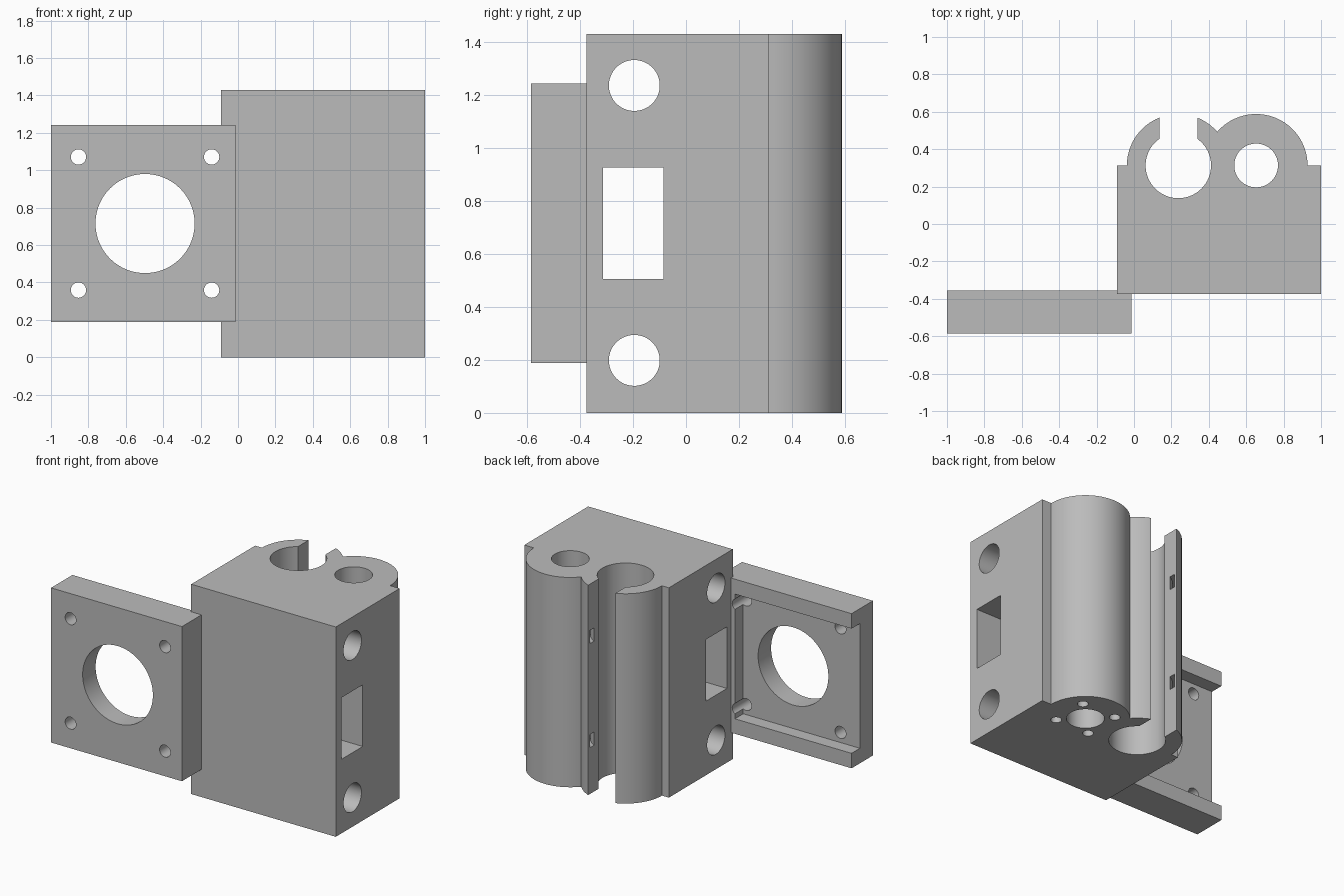
import bpy
from math import radians

default = bpy.data.objects.get("Cube")
if default:
    bpy.data.objects.remove(default, do_unlink=True)

grey = bpy.data.materials.new("plain grey")
grey.use_nodes = True
colour = (0.5, 0.5, 0.5, 1)
grey.diffuse_color = colour
grey.node_tree.nodes["Principled BSDF"].inputs["Base Color"].default_value = colour


def box(name, low, high):
    bpy.ops.mesh.primitive_cube_add(size=1, location=[(a + b) / 2 for a, b in zip(low, high)])
    ob = bpy.context.object
    ob.name = name
    ob.scale = [b - a for a, b in zip(low, high)]
    bpy.ops.object.transform_apply(location=True, rotation=True, scale=True)
    return ob


def cylinder(name, centre, radius, length, axis="Z", sides=64):
    turn = {"X": (0, radians(90), 0), "Y": (radians(90), 0, 0), "Z": (0, 0, 0)}[axis]
    bpy.ops.mesh.primitive_cylinder_add(vertices=sides, radius=radius, depth=length,
                                        location=centre, rotation=turn)
    ob = bpy.context.object
    ob.name = name
    bpy.ops.object.transform_apply(location=True, rotation=True, scale=True)
    return ob


def combine(target, tool, operation="DIFFERENCE"):
    tool.hide_render = True
    mod = target.modifiers.new("combine", "BOOLEAN")
    mod.operation, mod.object, mod.solver = operation, tool, "EXACT"
    bpy.ops.object.select_all(action="DESELECT")
    bpy.context.view_layer.objects.active = target
    target.select_set(True)
    bpy.ops.object.modifier_apply(modifier=mod.name)
    bpy.data.objects.remove(tool, do_unlink=True)


def finish(ob):
    ob.data.materials.clear()
    ob.data.materials.append(grey)
    bpy.ops.object.select_all(action="DESELECT")
    bpy.context.view_layer.objects.active = ob
    ob.select_set(True)
    bpy.ops.object.shade_smooth_by_angle(angle=radians(30))


HEIGHT = 1.43
MID = HEIGHT / 2
AXIS_Y = 0.313
BEARING_X, NUT_X = 0.237, 0.653

# Carriage block with two rounded housings at the back
block = box("carriage_block", (-0.09, -0.375, 0), (1, AXIS_Y, HEIGHT))
for x in (BEARING_X, NUT_X):
    combine(block, cylinder("housing", (x, AXIS_Y, MID), 0.275, HEIGHT, sides=96), "UNION")

# Upright bores and the open slot of the bearing clamp
combine(block, cylinder("bearing_bore", (BEARING_X, AXIS_Y, MID), 0.175, 2))
combine(block, cylinder("screw_bore", (NUT_X, AXIS_Y, MID), 0.117, 2))
combine(block, box("clamp_slot", (0.135, 0.4, -0.2), (0.34, 0.8, 1.7)))

# Hidden ring channels for cable ties around the bearing
for z in (0.36, 1.07):
    ring = cylinder("tie_channel", (BEARING_X, AXIS_Y, z), 0.255, 0.09)
    combine(ring, cylinder("ring_core", (BEARING_X, AXIS_Y, z), 0.218, 0.3))
    combine(block, ring)

# Nut fixing holes in the underside
for sx in (-1, 1):
    for sy in (-1, 1):
        combine(block, cylinder("nut_hole", (NUT_X + sx * 0.128, AXIS_Y + sy * 0.128, 0),
                                0.034, 0.5, sides=32))

# Sideways rod holes and belt window
for z in (0.198, 1.235):
    combine(block, cylinder("rod_hole", (0.45, -0.195, z), 0.096, 2, "X"))
combine(block, box("belt_window", (-0.5, -0.313, 0.505), (1.4, -0.085, 0.925)))
finish(block)

# Motor plate, recessed at the back and open on its outer end
MOTOR_X, MOTOR_Z = -0.497, 0.715
plate = box("motor_plate", (-1, -0.585, 0.188), (-0.013, -0.355, 1.242))
combine(plate, box("motor_recess", (-1.2, -0.445, 0.29), (-0.12, -0.2, 1.14)))
combine(plate, cylinder("motor_opening", (MOTOR_X, -0.5, MOTOR_Z), 0.265, 0.6, "Y", 96))
for sx in (-1, 1):
    for sz in (-1, 1):
        combine(plate, cylinder("screw_hole", (MOTOR_X + sx * 0.356, -0.5, MOTOR_Z + sz * 0.356),
                                0.041, 0.6, "Y", 32))
# Keep the screw grooves clear of the block
finish(plate)
